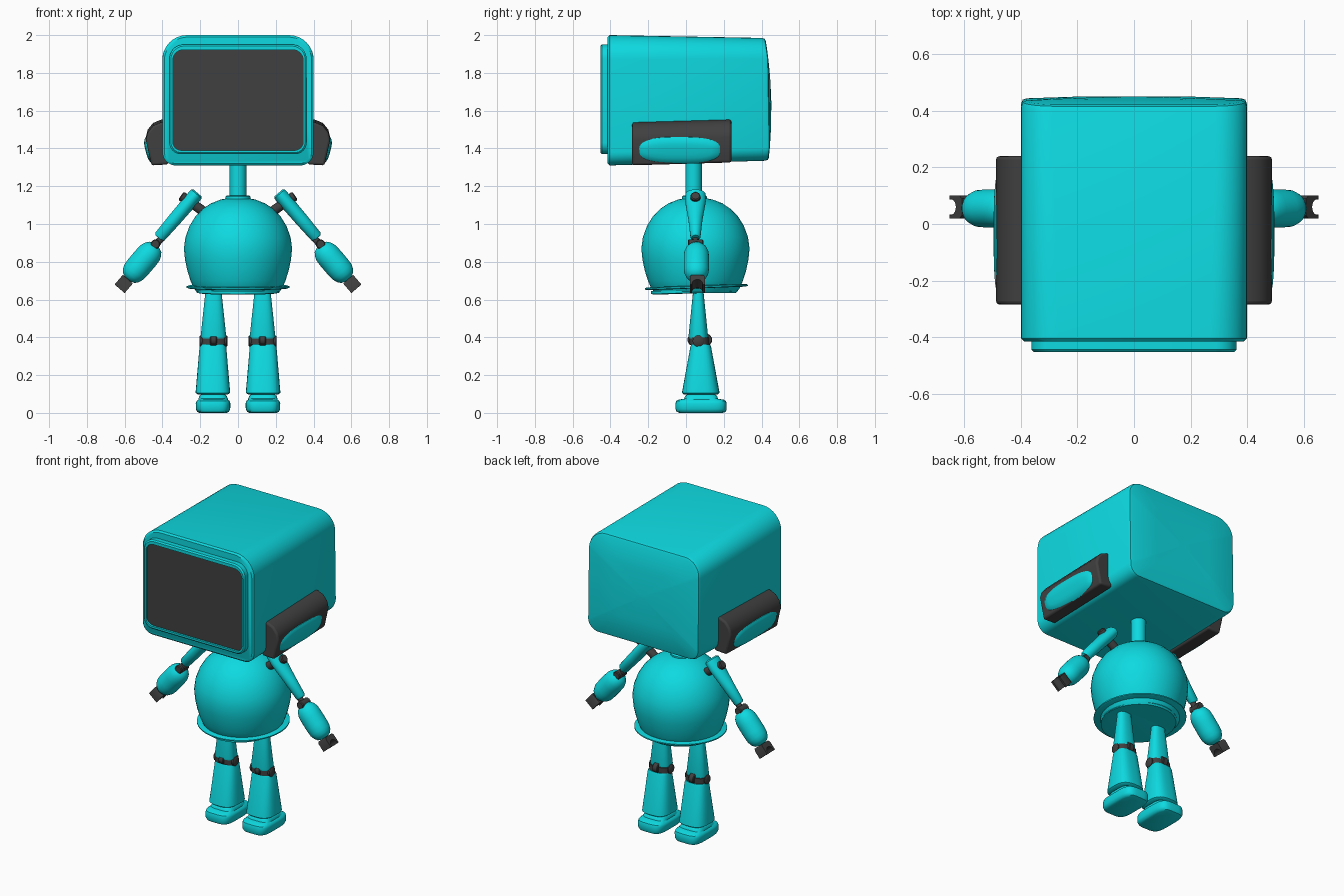
import bpy
import bmesh
from math import sin, cos, pi, radians, copysign
from mathutils import Vector

cube = bpy.data.objects.get("Cube")
if cube:
    bpy.data.objects.remove(cube, do_unlink=True)


def material(name, color):
    mat = bpy.data.materials.new(name)
    mat.use_nodes = True
    mat.diffuse_color = (*color, 1)
    mat.node_tree.nodes["Principled BSDF"].inputs["Base Color"].default_value = (*color, 1)
    return mat


TEAL = material("bright_teal", (0.004, 0.70, 0.75))
DARK = material("dark_grey", (0.052, 0.051, 0.051))


def loft(name, rings, mat, caps=True, bevel=0, angle=40):
    """Skin a list of equal-length point rings."""
    bm = bmesh.new()
    loops = [[bm.verts.new(p) for p in ring] for ring in rings]
    n = len(loops[0])
    for a, b in zip(loops, loops[1:]):
        for i in range(n):
            j = (i + 1) % n
            bm.faces.new((a[i], a[j], b[j], b[i]))
    if caps:
        bm.faces.new(loops[0])
        bm.faces.new(loops[-1])
    bmesh.ops.recalc_face_normals(bm, faces=bm.faces)
    mesh = bpy.data.meshes.new(name)
    bm.to_mesh(mesh)
    bm.free()
    mesh.materials.append(mat)
    mesh.polygons.foreach_set("use_smooth", [True] * len(mesh.polygons))
    mesh.set_sharp_from_angle(angle=radians(angle))
    obj = bpy.data.objects.new(name, mesh)
    bpy.context.collection.objects.link(obj)
    if bevel:
        mod = obj.modifiers.new("soft_edges", "BEVEL")
        mod.width, mod.segments = bevel, 3
    return obj


def tube(name, origin, axis, u, stations, mat, power=1, n=32):
    """Loft (distance, half_u, half_v) sections along an axis; low power is boxier."""
    origin, axis, u = Vector(origin), Vector(axis).normalized(), Vector(u)
    v = axis.cross(u).normalized()
    rings = []
    for t, ru, rv in stations:
        ring = []
        for i in range(n):
            a = 2 * pi * (i + 0.5) / n
            c, s = (copysign(abs(f) ** power, f) for f in (cos(a), sin(a)))
            ring.append(origin + axis * t + u * ru * c + v * rv * s)
        rings.append(ring)
    return loft(name, rings, mat)


def rod(name, a, b, r, mat, u=(0, 1, 0)):
    d = Vector(b) - Vector(a)
    return tube(name, a, d, u, [(0, r * .8, r * .8), (.005, r, r),
                (d.length - .005, r, r), (d.length, r * .8, r * .8)], mat)


def rounded_rect(w, z0, z1, r_top, r_bot, steps=8):
    pts = []
    for k, (sx, z, r) in enumerate(((1, z1 - r_top, r_top), (-1, z1 - r_top, r_top),
                                    (-1, z0 + r_bot, r_bot), (1, z0 + r_bot, r_bot))):
        for i in range(steps + 1):
            a = pi / 2 * (k + i / steps)
            pts.append((sx * (w - r) + r * cos(a), z + r * sin(a)))
    return pts


def flat_ring(y, outline):
    return [(x, y, z) for x, z in outline]


# Head shell with a gently domed back
def back_ring(scale, inset):
    ring = []
    for x, z in rounded_rect(.40, 1.335, 1.985, .11, .07):
        x, z = x * scale, 1.66 + (z - 1.66) * scale
        ring.append((x, .452 - inset - .033 * ((z - 1.6) / .39) ** 2, z))
    return ring


face = rounded_rect(.40, 1.31, 2.0, .13, .07)
loft("head", [flat_ring(-.415, rounded_rect(.39, 1.32, 1.99, .125, .065)),
              flat_ring(-.405, face), back_ring(1, .02), back_ring(.985, .004),
              back_ring(.95, 0), back_ring(.5, 0), back_ring(.05, 0)], TEAL)

# Screen and its raised frame
outer = rounded_rect(.363, 1.37, 1.95, .075, .06)
lip = rounded_rect(.355, 1.378, 1.942, .07, .055)
inner = rounded_rect(.345, 1.39, 1.922, .055, .045)
loft("screen_frame", [flat_ring(-.40, outer), flat_ring(-.445, outer), flat_ring(-.453, lip),
                      flat_ring(-.453, inner), flat_ring(-.40, inner)], TEAL, caps=False)
loft("screen", [flat_ring(-.432, inner), flat_ring(-.44, inner)], DARK)

# Neck and collar
tube("neck", (0, .04, 1.12), (0, 0, 1), (1, 0, 0), [(0, .044, .044), (.23, .044, .044)], TEAL)
tube("collar", (0, .045, 1.12), (0, 0, 1), (1, 0, 0),
     [(0, .066, .066), (.025, .066, .066), (.032, .058, .058)], TEAL)

# Round body with a tilted skirt ring
profile = [(.635, .215), (.66, .235), (.70, .252), (.75, .268), (.81, .281), (.87, .287),
           (.93, .279), (.99, .257), (1.04, .226), (1.08, .187), (1.11, .142), (1.13, .09), (1.14, .03)]
tube("body", (0, .05, 0), (0, 0, 1), (1, 0, 0), [(z, r, r) for z, r in profile], TEAL, n=48)
tilt = (0, -.036, 1)
tube("skirt_ring", (0, .055, .659), tilt, (1, 0, 0),
     [(0, .262, .262), (.004, .273, .273), (.011, .273, .273), (.015, .262, .262)], TEAL, n=48)
tube("body_base", (0, .045, .633), tilt, (1, 0, 0),
     [(0, .20, .20), (.004, .22, .23), (.02, .22, .23)], TEAL, n=48)

for side, label in ((1, "left_"), (-1, "right_")):
    def at(x, y, z):
        return Vector((side * x, y, z))

    fwd = (0, 1, 0)

    # Ear housing and pad
    shape = [(.37, 1.32), (.458, 1.315), (.488, 1.45), (.478, 1.49), (.45, 1.525), (.41, 1.542), (.37, 1.545)]
    loft(label + "ear_housing", [[at(x, y, z + lift) for x, z in shape]
                                 for y, lift in ((-.285, -.005), (.24, .01))], DARK, bevel=.012)
    tube(label + "ear_pad", at(.452, -.035, 1.395), at(.97, 0, -.25), fwd,
         [(0, .218, .072), (.02, .218, .072), (.03, .205, .06), (.036, .17, .04), (.038, .1, .02)],
         TEAL, power=.7, n=40)

    # Upper arm on its shoulder pin
    rod(label + "shoulder_pin", at(.18, .05, 1.065), at(.302, .05, 1.15), .026, DARK)
    tube(label + "upper_arm", at(.215, .05, 1.165), at(.65, 0, -.76), fwd,
         [(0, .04, .028), (.008, .053, .037), (.06, .055, .038), (.19, .037, .036),
          (.305, .027, .032), (.315, .02, .024)], TEAL)

    # Elbow and forearm
    rod(label + "elbow_pin", at(.437, .01, .893), at(.437, .092, .893), .025, DARK, (1, 0, 0))
    rod(label + "elbow_link", at(.40, .05, .93), at(.47, .05, .85), .018, DARK)
    arm = at(.65, 0, -.76)
    half = [(.117, .02), (.108, .042), (.09, .056), (.065, .065), (.03, .067)]
    stations = [(-t, r, r) for t, r in half] + [(t, r, r) for t, r in reversed(half)]
    tube(label + "forearm", at(.508, .055, .797), arm, fwd, stations, TEAL)

    # Open claw hand
    rod(label + "wrist", at(.565, .055, .73), at(.60, .055, .69), .02, DARK)
    claw = [(0, -.03), (0, .03), (.012, .04), (.067, .04)]
    claw += [(.06 + .028 * cos(a), .028 * sin(a))
             for a in (radians(75 + 21 * i) for i in range(11))]
    claw += [(.067, -.04), (.012, -.04)]
    across = at(.76, 0, .65)
    loft(label + "hand", [[at(.583, .06, .708) + arm * t + across * w + Vector((0, y, 0))
                           for t, y in claw] for w in (-.035, .035)], DARK)

    # Tapered leg with a knee joint
    up, right = (0, 0, 1), (1, 0, 0)
    tube(label + "thigh", at(.13, .065, 0), up, right,
         [(.395, .066, .05), (.405, .068, .052), (.62, .045, .03), (.66, .042, .026)], TEAL, power=.8)
    rod(label + "knee_axle", at(.055, .065, .38), at(.205, .065, .38), .03, DARK)
    tube(label + "knee_band", at(.13, .07, .362), up, right,
         [(0, .07, .053), (.036, .07, .053)], DARK, power=.8)
    tube(label + "knee_disc", at(.13, .073, .387), right, fwd,
         [(-.018, .062, .038), (-.014, .066, .042), (.014, .066, .042), (.018, .062, .038)], DARK)
    tube(label + "shin", at(.133, .078, 0), up, right,
         [(.098, .08, .09), (.106, .092, .10), (.35, .071, .055), (.363, .066, .05)], TEAL, power=.7)

    # Foot with a stepped ankle
    tube(label + "foot", at(.132, .08, 0), up, right,
         [(0, .072, .115), (.006, .084, .13), (.02, .091, .136), (.05, .092, .136),
          (.063, .088, .132), (.07, .078, .12), (.075, .078, .09), (.09, .072, .085),
          (.10, .06, .07)], TEAL, power=.5)
